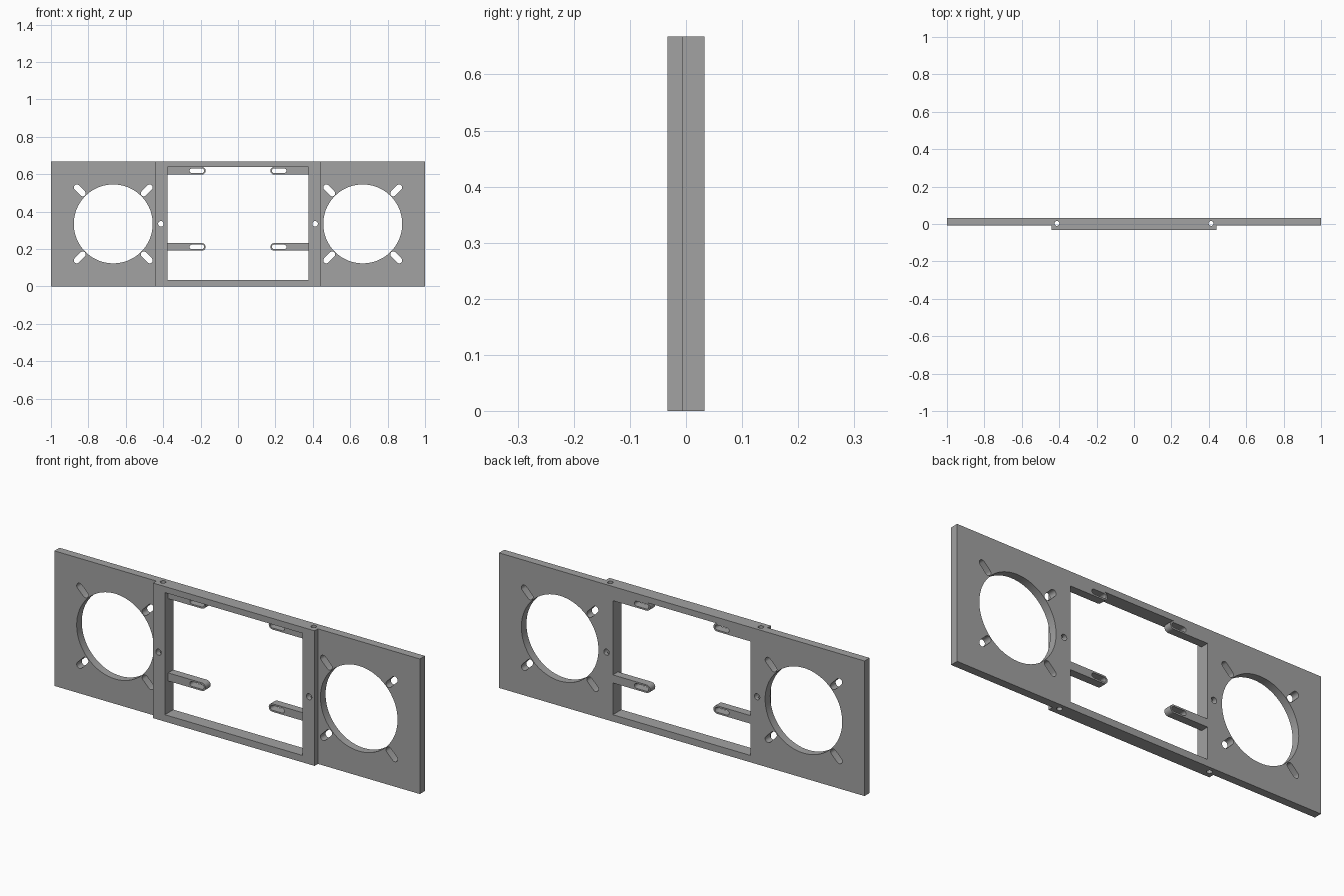
import bpy
import bmesh
from math import pi, cos, sin, atan2, radians

cube = bpy.data.objects.get("Cube")
if cube:
    bpy.data.objects.remove(cube, do_unlink=True)

HEIGHT = 0.668
MID = HEIGHT / 2
BACK, STEP, FRONT = 0.033, -0.007, -0.033
WINDOW_X, FRAME_X = 0.377, 0.442
PIN_X = 0.412

grey = bpy.data.materials.new("plain_grey")
grey.use_nodes = True
colour = (0.36, 0.36, 0.36, 1)
grey.diffuse_color = colour
grey.node_tree.nodes["Principled BSDF"].inputs["Base Color"].default_value = colour


def prism(name, outline, start, end, axis="Y"):
    """Extrude a 2D outline (xz along Y, or xy along Z) into a solid."""
    bm = bmesh.new()
    place = (lambda u, v, w: (u, w, v)) if axis == "Y" else (lambda u, v, w: (u, v, w))
    face = bm.faces.new([bm.verts.new(place(u, v, start)) for u, v in outline])
    extruded = bmesh.ops.extrude_face_region(bm, geom=[face])["geom"]
    offset = place(0, 0, end - start)
    verts = [g for g in extruded if isinstance(g, bmesh.types.BMVert)]
    bmesh.ops.translate(bm, verts=verts, vec=offset)
    bmesh.ops.recalc_face_normals(bm, faces=bm.faces)
    mesh = bpy.data.meshes.new(name)
    bm.to_mesh(mesh)
    bm.free()
    mesh.materials.append(grey)
    obj = bpy.data.objects.new(name, mesh)
    bpy.context.collection.objects.link(obj)
    return obj


def rect(x0, x1, z0, z1):
    return [(x0, z0), (x1, z0), (x1, z1), (x0, z1)]


def circle(x, z, r, n=32):
    return [(x + r * cos(2 * pi * i / n), z + r * sin(2 * pi * i / n)) for i in range(n)]


def slot(x0, z0, x1, z1, r, n=10):
    """Rounded slot around the line from one end centre to the other."""
    a = atan2(z1 - z0, x1 - x0) - pi / 2
    arc = [a + pi * i / n for i in range(n + 1)]
    return ([(x1 + r * cos(t), z1 + r * sin(t)) for t in arc] +
            [(x0 - r * cos(t), z0 - r * sin(t)) for t in arc])


def cut(target, outline, start=-0.1, end=0.1, axis="Y"):
    cutter = prism("cutter", outline, start, end, axis)
    cutter.hide_render = True
    mod = target.modifiers.new("cut", "BOOLEAN")
    mod.operation = "DIFFERENCE"
    mod.solver = "EXACT"
    mod.object = cutter
    bpy.context.view_layer.objects.active = target
    bpy.ops.object.modifier_apply(modifier=mod.name)
    bpy.data.objects.remove(cutter, do_unlink=True)


def smooth(obj):
    bpy.ops.object.select_all(action="DESELECT")
    obj.select_set(True)
    bpy.context.view_layer.objects.active = obj
    bpy.ops.object.shade_smooth_by_angle(angle=radians(30))


# Wide plate with the thicker raised frame in its middle
section = [(-1, BACK), (-1, STEP), (-FRAME_X, STEP), (-FRAME_X, FRONT),
           (FRAME_X, FRONT), (FRAME_X, STEP), (1, STEP), (1, BACK)]
panel = prism("panel", section, 0, HEIGHT, "Z")

# Central window
cut(panel, rect(-WINDOW_X, WINDOW_X, 0.034, 0.638))

for side in (-1, 1):
    # Large round opening with four diagonal mounting slots
    cx = side * 0.667
    cut(panel, circle(cx, MID, 0.211, 72))
    for sx in (-1, 1):
        for sz in (-1, 1):
            cut(panel, slot(cx + sx * 0.163, MID + sz * 0.163,
                            cx + sx * 0.195, MID + sz * 0.195, 0.016))
    # Pin holes: one through the face, one down the full height
    cut(panel, circle(side * PIN_X, MID, 0.015))
    cut(panel, circle(side * PIN_X, 0.003, 0.013), -0.1, HEIGHT + 0.1, "Z")
smooth(panel)

# Slotted tabs reaching into the window
for side, hand in ((-1, "right"), (1, "left")):
    for z, level in ((0.211, "lower"), (0.618, "upper")):
        r, tip = 0.02, 0.193
        arc = [-pi / 2 + pi * i / 16 for i in range(17)]
        outline = [(side * WINDOW_X, z - r)]
        outline += [(side * (tip - r * cos(t)), z + r * sin(t)) for t in arc]
        outline += [(side * WINDOW_X, z + r)]
        tab = prism(f"{level}_{hand}_tab", outline, STEP, BACK)
        cut(tab, slot(side * tip, z, side * 0.247, z, 0.012))
        smooth(tab)
